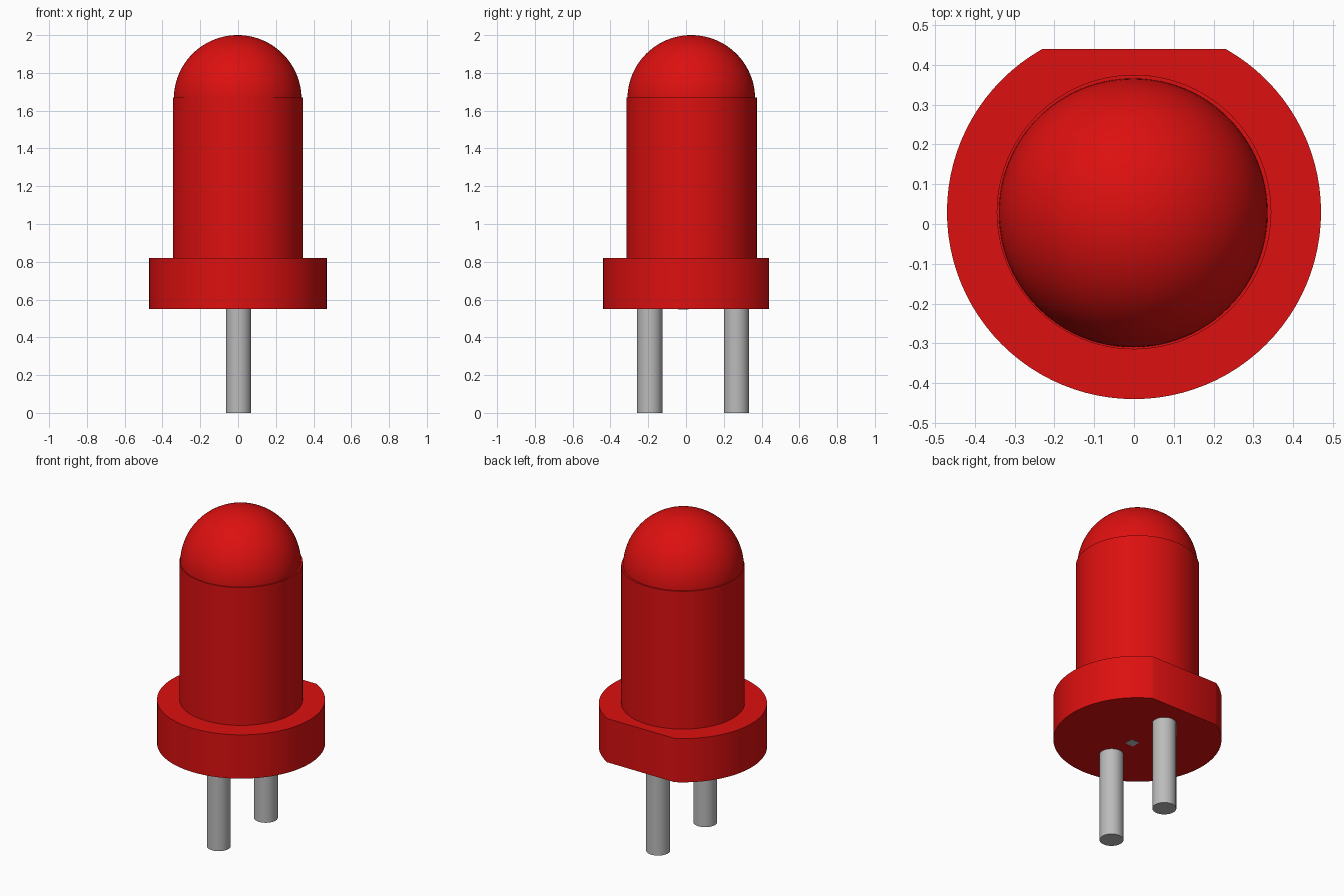
import bpy, bmesh, math
from mathutils import Matrix, Vector

if "Cube" in bpy.data.objects:
    bpy.data.objects.remove(bpy.data.objects["Cube"])

AXIS_Y = 0.03  # centre line of the round body


def material(name, rgb):
    mat = bpy.data.materials.new(name)
    mat.use_nodes = True
    mat.diffuse_color = (*rgb, 1)
    mat.node_tree.nodes["Principled BSDF"].inputs["Base Color"].default_value = (*rgb, 1)
    return mat


def finish(bm, name, mat):
    bmesh.ops.recalc_face_normals(bm, faces=bm.faces[:])
    mesh = bpy.data.meshes.new(name)
    bm.to_mesh(mesh)
    bm.free()
    mesh.materials.append(mat)
    obj = bpy.data.objects.new(name, mesh)
    bpy.context.collection.objects.link(obj)
    bpy.ops.object.select_all(action="DESELECT")
    obj.select_set(True)
    bpy.context.view_layer.objects.active = obj
    bpy.ops.object.shade_smooth_by_angle(angle=math.radians(30))
    return obj


def cut(bm, point, normal):
    """Slice away everything beyond the plane and cap the opening."""
    geom = bm.verts[:] + bm.edges[:] + bm.faces[:]
    result = bmesh.ops.bisect_plane(bm, geom=geom, plane_co=point, plane_no=normal, clear_outer=True)
    rim = [e for e in result["geom_cut"] if isinstance(e, bmesh.types.BMEdge)]
    bmesh.ops.holes_fill(bm, edges=rim, sides=0)


def cylinder(radius, bottom, top, x=0.0, y=AXIS_Y, sides=96):
    bm = bmesh.new()
    place = Matrix.Translation((x, y, (bottom + top) / 2))
    bmesh.ops.create_cone(bm, cap_ends=True, segments=sides, radius1=radius,
                          radius2=radius, depth=top - bottom, matrix=place)
    return bm


red = material("red plastic", (0.72, 0.005, 0.005))
grey = material("grey metal", (0.50, 0.50, 0.50))

# Flange with a flat on the back
flange = cylinder(0.47, 0.55, 0.82)
cut(flange, Vector((0, 0.44, 0)), Vector((0, 1, 0)))
finish(flange, "flange", red)

# Straight body
finish(cylinder(0.345, 0.81, 1.67), "body", red)

# Rounded tip
dome = bmesh.new()
bmesh.ops.create_uvsphere(dome, u_segments=96, v_segments=48, radius=0.338,
                          matrix=Matrix.Translation((-0.002, AXIS_Y - 0.002, 1.662)))
cut(dome, Vector((0, 0, 1.66)), Vector((0, 0, -1)))
finish(dome, "dome", red)

# Two legs
for name, y in (("front_leg", -0.192), ("back_leg", 0.267)):
    finish(cylinder(0.067, 0, 0.56, x=0.003, y=y, sides=48), name, grey)

# Small square contact flush with the underside
contact = bmesh.new()
bmesh.ops.create_cube(contact, size=1, matrix=Matrix.Translation((0, -0.015, 0.55))
                      @ Matrix.Diagonal((0.055, 0.055, 0.004, 1)))
finish(contact, "contact", grey)
